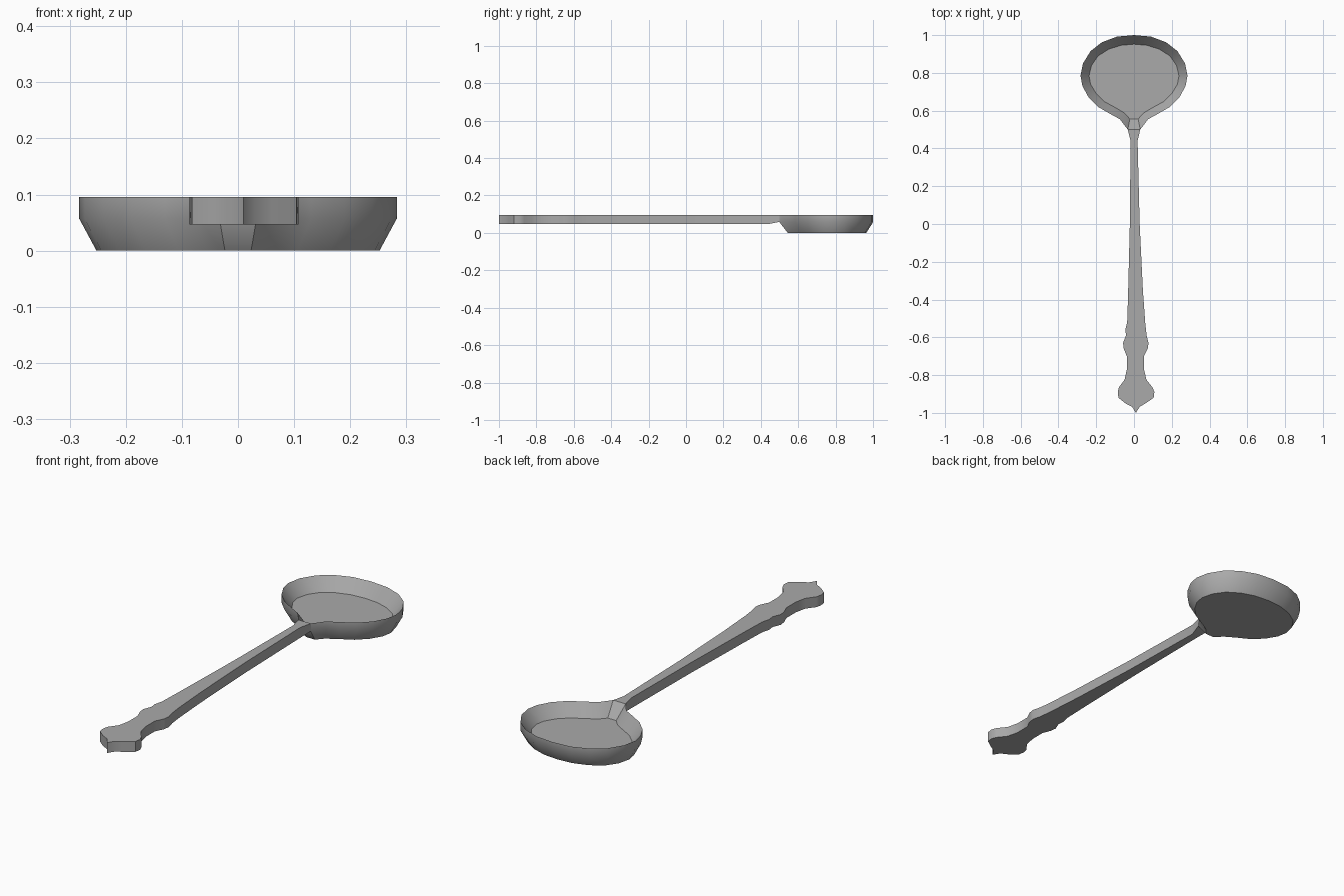
import bpy
import bmesh
from math import radians

cube = bpy.data.objects.get("Cube")
if cube:
    bpy.data.objects.remove(cube, do_unlink=True)

TOP = 0.096

steel = bpy.data.materials.new("brushed_grey_metal")
steel.use_nodes = True
grey = (0.4, 0.4, 0.4, 1)
steel.diffuse_color = grey
steel.node_tree.nodes["Principled BSDF"].inputs["Base Color"].default_value = grey


def finish(bm, name):
    """Turn a bmesh into a smooth-shaded object with sharp corners kept."""
    bmesh.ops.recalc_face_normals(bm, faces=bm.faces)
    mesh = bpy.data.meshes.new(name)
    bm.to_mesh(mesh)
    bm.free()
    mesh.materials.append(steel)
    obj = bpy.data.objects.new(name, mesh)
    bpy.context.collection.objects.link(obj)
    bpy.ops.object.select_all(action="DESELECT")
    obj.select_set(True)
    bpy.context.view_layer.objects.active = obj
    bpy.ops.object.shade_smooth_by_angle(angle=radians(40))


def ring(bm, outline, height):
    """Add one loop of vertices; height is a function of y."""
    return [bm.verts.new((x, y, height(y))) for x, y in outline]


def bridge(bm, a, b):
    for i in range(len(a)):
        j = (i + 1) % len(a)
        bm.faces.new((a[i], a[j], b[j], b[i]))


def mirrored(half):
    """Close a half outline across x = 0."""
    return half + [(-x, y) for x, y in reversed(half) if x > 0]


# Bowl: half outlines from the neck round to the far end
rim_half = [(.033, .5), (.075, .555), (.13, .585), (.19, .62), (.24, .67),
            (.273, .73), (.283, .785), (.27, .85), (.23, .915), (.17, .962),
            (.09, .992), (0, 1)]
floor_half = [(.022, .556), (.05, .587), (.1, .617), (.155, .647), (.2, .69),
              (.23, .74), (.238, .785), (.225, .84), (.19, .89), (.135, .925),
              (.07, .946), (0, .952)]
rim_line = mirrored(rim_half)
floor_line = mirrored(floor_half)
middle = .755
base_line = [(x * 1.06, middle + (y - middle) * 1.06) for x, y in floor_line]

bm = bmesh.new()
layers = [ring(bm, line, lambda y, z=z: z) for line, z in (
    (floor_line, .035), (rim_line, TOP), (rim_line, .057), (base_line, 0))]
for upper, lower in zip(layers, layers[1:]):
    bridge(bm, upper, lower)
bm.faces.new(layers[0])
bm.faces.new(layers[-1])
finish(bm, "ladle_bowl")

# Handle: ornamental outline, slightly wider on one side
right_edge = [(.033, .5), (.019, .44), (.03, 0), (.047, -.35), (.06, -.53),
              (.067, -.59), (.077, -.63), (.073, -.66), (.053, -.7),
              (.053, -.77), (.066, -.825), (.098, -.865), (.108, -.89),
              (.104, -.92), (.06, -.95), (.03, -.968)]
left_edge = [(-.033, .5), (-.018, .44), (-.022, 0), (-.032, -.4), (-.036, -.52),
             (-.046, -.56), (-.042, -.59), (-.058, -.63), (-.054, -.66),
             (-.038, -.7), (-.038, -.77), (-.05, -.825), (-.08, -.865),
             (-.086, -.89), (-.082, -.92), (-.045, -.95), (-.01, -.968)]
outline = right_edge + [(.01, -1)] + left_edge[::-1]


def underside(y):
    """The underside lifts gently where the neck meets the bowl."""
    return .047 + .012 * max(0, y - .44) / .06


bm = bmesh.new()
top = ring(bm, outline, lambda y: TOP)
bottom = ring(bm, outline, underside)
bridge(bm, top, bottom)
# Cap top and underside with triangles so the bent neck stays clean
for loop in (top, bottom):
    cap = bm.faces.new(loop)
    bmesh.ops.triangulate(bm, faces=[cap])
finish(bm, "ladle_handle")
